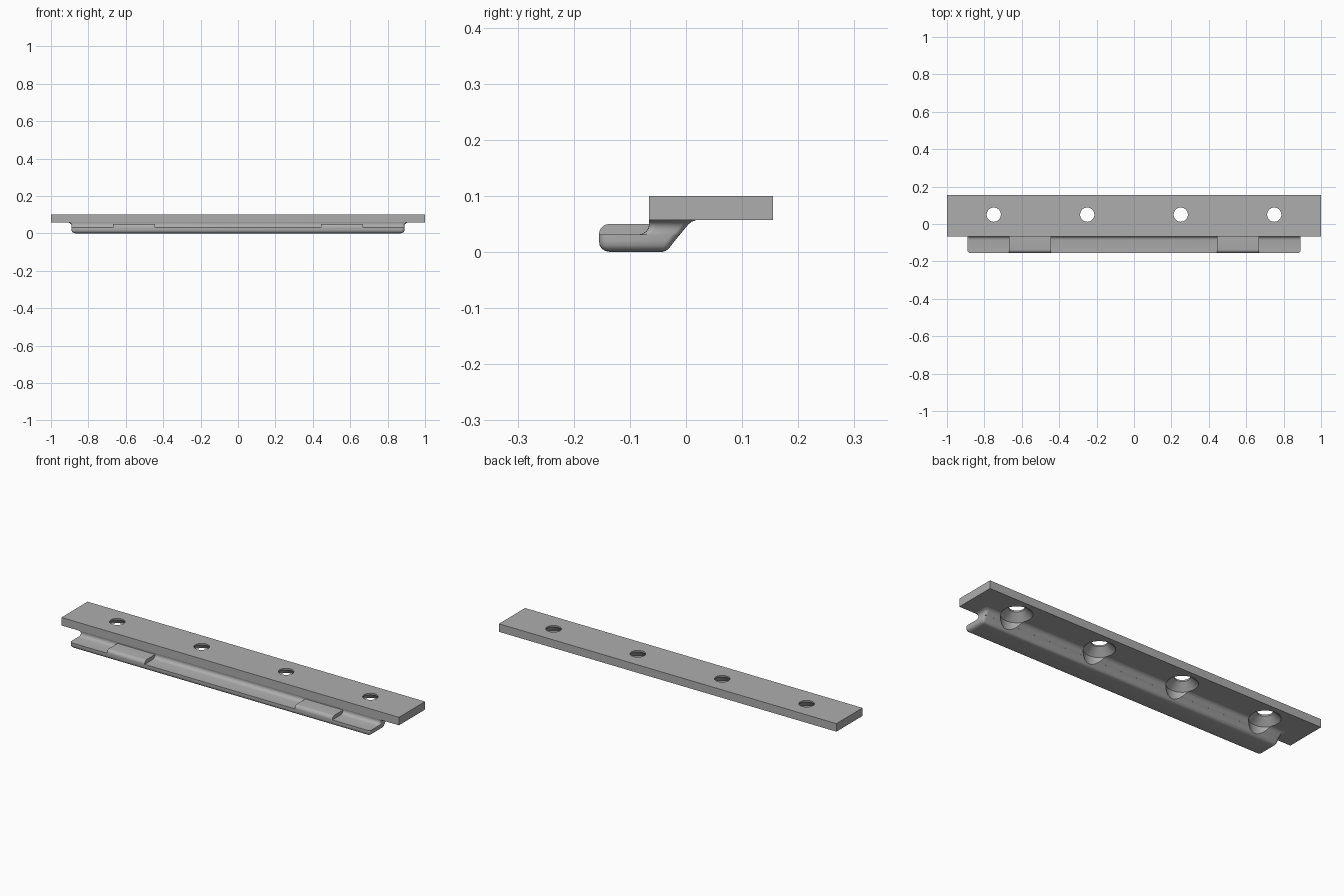
import bpy, bmesh, math

if "Cube" in bpy.data.objects:
    bpy.data.objects.remove(bpy.data.objects["Cube"])

steel = bpy.data.materials.new("grey steel")
steel.diffuse_color = (0.42, 0.42, 0.42, 1)
steel.use_nodes = True
steel.node_tree.nodes["Principled BSDF"].inputs["Base Color"].default_value = steel.diffuse_color


def loft(name, rings):
    """Skin closed rings of equal point count and cap both ends."""
    bm = bmesh.new()
    loops = [[bm.verts.new(p) for p in ring] for ring in rings]
    n = len(loops[0])
    for a, b in zip(loops, loops[1:]):
        for i in range(n):
            bm.faces.new((a[i], a[(i + 1) % n], b[(i + 1) % n], b[i]))
    bm.faces.new(loops[0][::-1])
    bm.faces.new(loops[-1])
    bmesh.ops.recalc_face_normals(bm, faces=bm.faces)
    mesh = bpy.data.meshes.new(name)
    bm.to_mesh(mesh)
    bm.free()
    mesh.materials.append(steel)
    ob = bpy.data.objects.new(name, mesh)
    bpy.context.collection.objects.link(ob)
    return ob


def rounded_rect(z, hx, y0, y1, r):
    """Horizontal rectangle with rounded corners."""
    pts = []
    for cx, cy, a0 in ((hx - r, y1 - r, 0), (r - hx, y1 - r, 90),
                       (r - hx, y0 + r, 180), (hx - r, y0 + r, 270)):
        for k in range(5):
            a = math.radians(a0 + k * 22.5)
            pts.append((cx + r * math.cos(a), cy + r * math.sin(a), z))
    return pts


def circle(x, y, z, r, n=40):
    return [(x + r * math.cos(2 * math.pi * i / n),
             y + r * math.sin(2 * math.pi * i / n), z) for i in range(n)]


def smooth(ob, angle):
    bpy.ops.object.select_all(action='DESELECT')
    ob.select_set(True)
    bpy.context.view_layer.objects.active = ob
    bpy.ops.object.shade_smooth_by_angle(angle=math.radians(angle))


# Flat mounting bar
bar = loft("mounting_bar", [[(x, -0.066, 0.057), (x, 0.155, 0.057),
                             (x, 0.155, 0.1), (x, -0.066, 0.1)] for x in (-1, 1)])

# Hooked lip: rounded bottom, groove on top, sloping back, flared root
# columns: height, half length, front, back, corner radius
layers = [
    (0.000, 0.870, -0.135, -0.043, 0.006),
    (0.002, 0.879, -0.144, -0.036, 0.008),
    (0.006, 0.885, -0.150, -0.031, 0.011),
    (0.012, 0.889, -0.154, -0.026, 0.014),
    (0.020, 0.890, -0.155, -0.020, 0.015),
    (0.031, 0.890, -0.155, -0.011, 0.015),
    (0.0311, 0.890, -0.085, -0.011, 0.012),
    (0.033, 0.890, -0.077, -0.009, 0.012),
    (0.037, 0.890, -0.071, -0.006, 0.012),
    (0.043, 0.890, -0.067, -0.001, 0.012),
    (0.049, 0.892, -0.066, 0.004, 0.012),
    (0.054, 0.897, -0.066, 0.010, 0.012),
    (0.057, 0.905, -0.066, 0.018, 0.012),
]
lip = loft("hooked_lip", [rounded_rect(*layer) for layer in layers])

# Two raised pads filling the groove, rounded along the front
pad_profile = [(-0.06, 0.031), (-0.155, 0.031)]
for k in range(6):
    a = math.radians(k * 18)
    pad_profile.append((-0.137 - 0.018 * math.cos(a), 0.032 + 0.018 * math.sin(a)))
pad_profile.append((-0.06, 0.05))
pads = [loft("raised_pad", [[(s * x, y, z) for y, z in pad_profile]
                            for x in (0.445, 0.668)]) for s in (-1, 1)]

# Countersunk screw holes, opening downwards and clearing the lip slope
for x in (-0.75, -0.25, 0.25, 0.75):
    cutter = loft("hole_cutter", [circle(x, 0.05, z, r) for z, r in
                                  ((-0.05, 0.076), (0.056, 0.076), (0.092, 0.038), (0.15, 0.038))])
    cutter.hide_render = True
    for ob in (bar, lip):
        mod = ob.modifiers.new("hole", 'BOOLEAN')
        mod.object = cutter
        mod.operation = 'DIFFERENCE'
        mod.solver = 'EXACT'
        bpy.context.view_layer.objects.active = ob
        bpy.ops.object.modifier_apply(modifier=mod.name)
    bpy.data.objects.remove(cutter)

for ob in [bar, lip] + pads:
    smooth(ob, 32)
